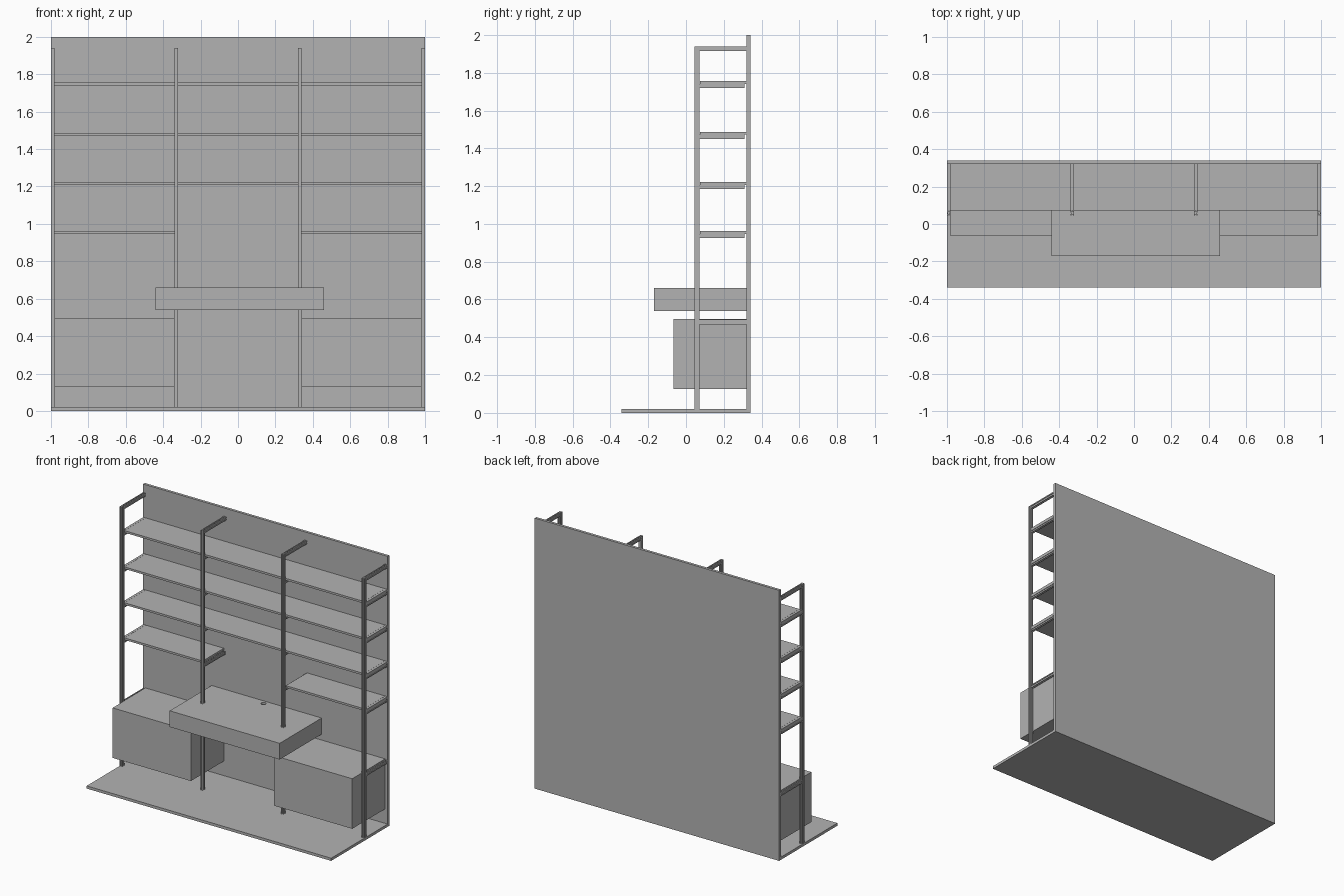
import bpy
import bmesh
from mathutils import Matrix, Vector

cube = bpy.data.objects.get("Cube")
if cube:
    bpy.data.objects.remove(cube, do_unlink=True)

# One plain grey for the whole unit
GREY = (0.45, 0.45, 0.45, 1.0)
grey = bpy.data.materials.new("plain_grey")
grey.use_nodes = True
grey.diffuse_color = GREY
grey.node_tree.nodes["Principled BSDF"].inputs["Base Color"].default_value = GREY


def finish(name, bm):
    bmesh.ops.recalc_face_normals(bm, faces=bm.faces)
    mesh = bpy.data.meshes.new(name)
    bm.to_mesh(mesh)
    bm.free()
    mesh.materials.append(grey)
    obj = bpy.data.objects.new(name, mesh)
    bpy.context.collection.objects.link(obj)
    return obj


def box(name, x, y, z):
    """Box given by its (min, max) range on each axis."""
    bm = bmesh.new()
    size = [r[1] - r[0] for r in (x, y, z)]
    centre = [sum(r) / 2 for r in (x, y, z)]
    bmesh.ops.create_cube(bm, size=1, matrix=Matrix.Translation(centre) @ Matrix.Diagonal((*size, 1)))
    return finish(name, bm)


def slotted_bar(name, start, end, width, depth):
    """Square bar with a shallow groove along each of its four sides."""
    start, end = Vector(start), Vector(end)
    along = end - start
    across = Vector((1, 0, 0))
    other = along.normalized().cross(across)
    corner = [(-.5, -.5), (-.15, -.5), (-.15, -.3), (.15, -.3), (.15, -.5)]
    profile = []
    for turn in range(4):
        for u, v in corner:
            for _ in range(turn):
                u, v = -v, u
            profile.append(start + across * u * width + other * v * depth)
    bm = bmesh.new()
    face = bm.faces.new([bm.verts.new(p) for p in profile])
    top = bmesh.ops.extrude_face_region(bm, geom=[face], use_keep_orig=True)["geom"]
    bmesh.ops.translate(bm, vec=along, verts=[e for e in top if isinstance(e, bmesh.types.BMVert)])
    return finish(name, bm)


# Floor plate and wall panel
box("floor_plate", (-1, 1), (-.34, .34), (0, .02))
box("back_panel", (-1, 1), (.32, .34), (0, 2))

# Shelves: three full width, one pair at the bottom
SHELF_TOPS = (1.755, 1.487, 1.222, .962)
SHELF = .015
for i, top in enumerate(SHELF_TOPS[:3]):
    box(f"long_shelf_{i + 1}", (-.98, .98), (.073, .32), (top - SHELF, top))
low = SHELF_TOPS[3]

# Cabinets and low shelves on each side
for side, s in (("left", 1), ("right", -1)):
    span = sorted((s * .34, s * .98))
    box(f"{side}_short_shelf", span, (.073, .32), (low - SHELF, low))
    box(f"{side}_cabinet", span, (-.065, .32), (.127, .497))

# Four upright frames with a top arm and shelf brackets
for i, x in enumerate((-.99, -.33, .33, .99)):
    slotted_bar(f"post_{i + 1}", (x, .058, .02), (x, .058, 1.94), .02, .025)
    slotted_bar(f"top_arm_{i + 1}", (x, .07, 1.927), (x, .32, 1.927), .02, .025)
    slotted_bar(f"cabinet_arm_{i + 1}", (x, .07, .481), (x, .32, .481), .018, .024)
    for j, top in enumerate(SHELF_TOPS):
        z = top - SHELF - .011
        slotted_bar(f"shelf_bracket_{i + 1}_{j + 1}", (x, .07, z), (x, .31, z), .018, .022)
    # end caps that close the outer shelf edges
    if abs(x) > .9:
        for j, top in enumerate(SHELF_TOPS):
            box(f"shelf_end_{i + 1}_{j + 1}", (x - .009, x + .009), (.073, .32), (top - SHELF, top))

# Desk with a round cable hole near the back
desk = box("desk", (-.44, .46), (-.17, .32), (.54, .66))
bm = bmesh.new()
bmesh.ops.create_cone(bm, cap_ends=True, segments=24, radius1=.018, radius2=.018, depth=.06,
                      matrix=Matrix.Translation((.01, .285, .66)))
cutter = finish("cable_hole_cutter", bm)
cutter.hide_render = True
cutter.hide_set(True)
cut = desk.modifiers.new("cable_hole", 'BOOLEAN')
cut.operation = 'DIFFERENCE'
cut.solver = 'EXACT'
cut.object = cutter
